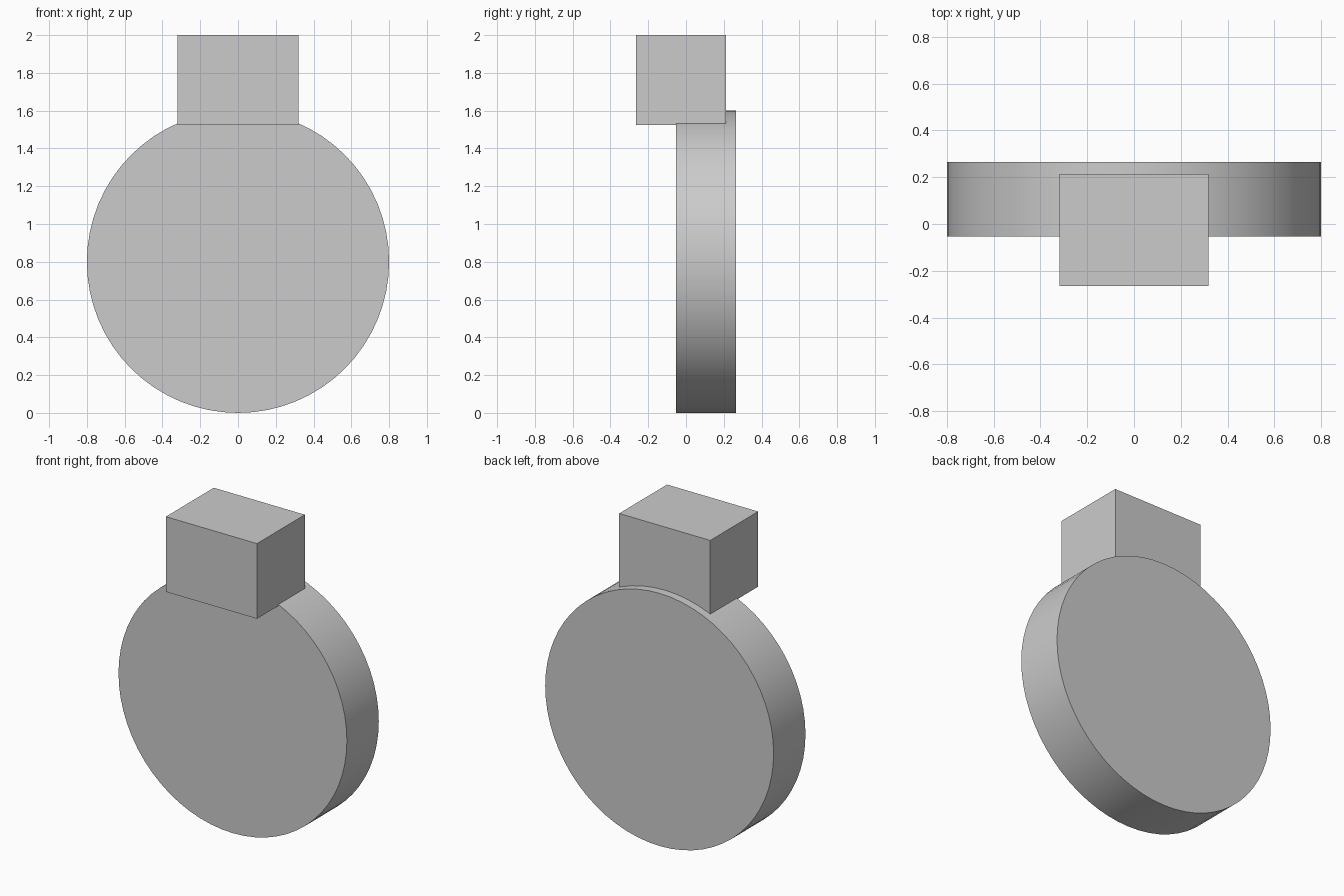
import bpy
import math

cube = bpy.data.objects.get("Cube")
if cube:
    bpy.data.objects.remove(cube, do_unlink=True)

# Single light grey material
grey = bpy.data.materials.new("light grey")
grey.use_nodes = True
colour = (0.6, 0.6, 0.6, 1)
grey.diffuse_color = colour
grey.node_tree.nodes["Principled BSDF"].inputs["Base Color"].default_value = colour


def finish(name):
    obj = bpy.context.object
    obj.name = name
    obj.data.materials.append(grey)
    bpy.ops.object.transform_apply(location=False, rotation=True, scale=True)
    return obj


# Upright round disc
front, back, radius = -0.053, 0.266, 0.8
bpy.ops.mesh.primitive_cylinder_add(
    vertices=64, radius=radius, depth=back - front,
    location=(0, (front + back) / 2, radius), rotation=(math.pi / 2, 0, 0))
finish("round_disc")
bpy.ops.object.shade_smooth_by_angle(angle=math.radians(30))

# Block on top, overhanging the front of the disc
low, high = (-0.319, -0.266, 1.524), (0.319, 0.213, 2)
bpy.ops.mesh.primitive_cube_add(
    size=1, location=[(a + b) / 2 for a, b in zip(low, high)])
bpy.context.object.scale = [b - a for a, b in zip(low, high)]
finish("top_block")
